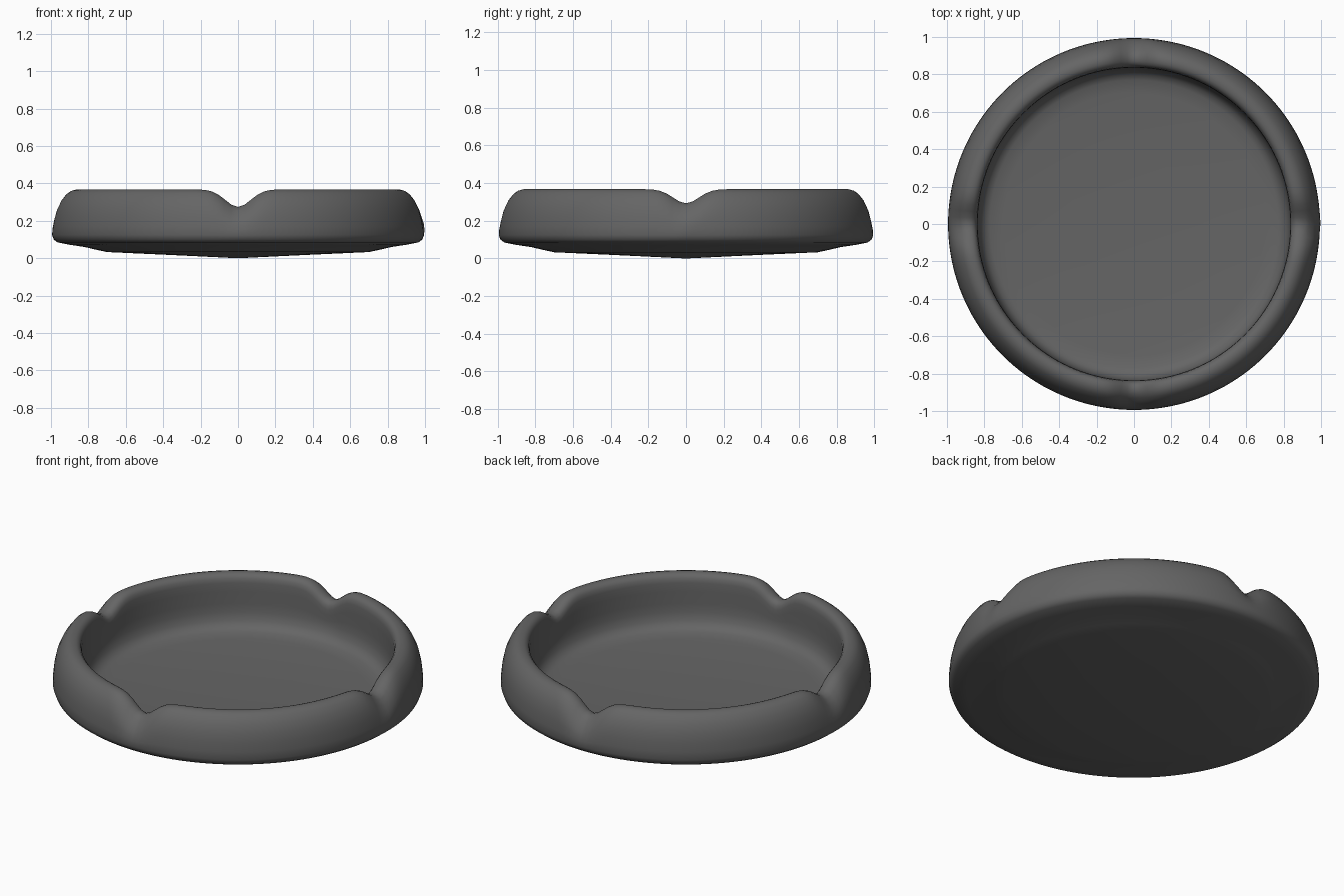
import bpy, bmesh, math

if "Cube" in bpy.data.objects:
    bpy.data.objects.remove(bpy.data.objects["Cube"])

SEG = 160

# Cross-section (radius, height), from the centre underneath, over the rim, to the floor centre
PROFILE = [(0.35, 0.017), (0.70, 0.033), (0.76, 0.046), (0.82, 0.060), (0.90, 0.072),
           (0.965, 0.085), (0.985, 0.10), (0.994, 0.125), (0.992, 0.17), (0.986, 0.22),
           (0.975, 0.27), (0.955, 0.315), (0.93, 0.348), (0.91, 0.362), (0.89, 0.368),
           (0.87, 0.367), (0.855, 0.360), (0.843, 0.345), (0.838, 0.32), (0.836, 0.27),
           (0.835, 0.20), (0.832, 0.15), (0.82, 0.105), (0.80, 0.077), (0.77, 0.062),
           (0.70, 0.054), (0.35, 0.042)]
# Rim notches: direction angle and depth
NOTCHES = [(0, 0.075), (90, 0.094), (180, 0.075), (270, 0.094)]


def smoothstep(a, b, t):
    t = max(0.0, min(1.0, (t - a) / (b - a)))
    return t * t * (3 - 2 * t)


def notched(r, z, ang):
    """Point on the revolved section, pressed down where a notch crosses the rim."""
    x, y = r * math.cos(ang), r * math.sin(ang)
    drop = 0.0
    for deg, depth in NOTCHES:
        a = math.radians(deg)
        if math.cos(ang - a) > 0:
            across = r * math.sin(ang - a)
            drop += depth * math.exp(-(across / 0.095) ** 2)
    if r > 0.8:
        z -= drop * smoothstep(0.10, 0.35, z)
    # slight outward bulge at the right-hand notch
    if r > 0.9:
        x += 0.008 * math.exp(-(ang / 0.08) ** 2) * smoothstep(0.1, 0.2, z)
    return x, y, z


bm = bmesh.new()
rings = []
for r, z in PROFILE:
    ring = []
    for i in range(SEG):
        ang = 2 * math.pi * i / SEG
        ring.append(bm.verts.new(notched(r, z, ang)))
    rings.append(ring)

# Wall and rim faces
for a, b in zip(rings, rings[1:]):
    for i in range(SEG):
        j = (i + 1) % SEG
        bm.faces.new((a[i], a[j], b[j], b[i]))

# Underside and floor centres
under = bm.verts.new((0, 0, 0))
floor = bm.verts.new((0, 0, 0.035))
for i in range(SEG):
    j = (i + 1) % SEG
    bm.faces.new((under, rings[0][j], rings[0][i]))
    bm.faces.new((floor, rings[-1][i], rings[-1][j]))
bmesh.ops.recalc_face_normals(bm, faces=bm.faces)
for f in bm.faces:
    f.smooth = True

mesh = bpy.data.meshes.new("ashtray")
bm.to_mesh(mesh)
bm.free()
tray = bpy.data.objects.new("ashtray", mesh)
bpy.context.collection.objects.link(tray)

# Dark grey glaze
mat = bpy.data.materials.new("dark_grey")
mat.diffuse_color = (0.13, 0.13, 0.13, 1)
mat.use_nodes = True
mat.node_tree.nodes["Principled BSDF"].inputs["Base Color"].default_value = mat.diffuse_color
mesh.materials.append(mat)
